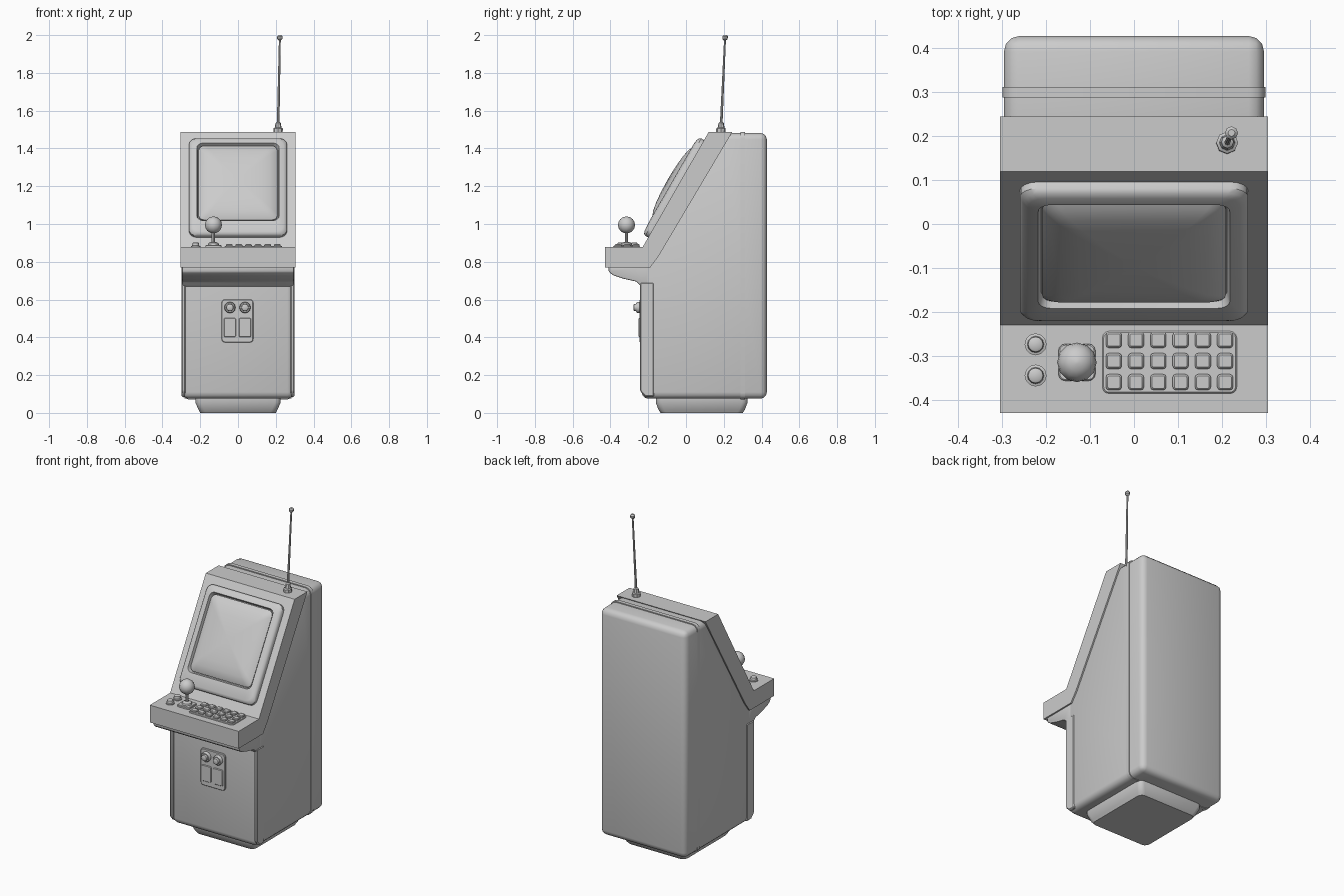
import bpy, bmesh, math
from mathutils import Vector

if "Cube" in bpy.data.objects:
    bpy.data.objects.remove(bpy.data.objects["Cube"])


def loft(name, rings, bevel=0, seg=3):
    """Skin a stack of equal-length rings, cap both ends."""
    bm = bmesh.new()
    vr = [[bm.verts.new(p) for p in r] for r in rings]
    n = len(vr[0])
    for a, b in zip(vr, vr[1:]):
        for i in range(n):
            j = (i + 1) % n
            bm.faces.new((a[i], a[j], b[j], b[i]))
    bm.faces.new(vr[0])
    bm.faces.new(vr[-1])
    bmesh.ops.remove_doubles(bm, verts=bm.verts, dist=1e-5)
    bmesh.ops.recalc_face_normals(bm, faces=bm.faces)
    if bevel:
        bmesh.ops.bevel(bm, geom=list(bm.edges), offset=bevel, segments=seg,
                        profile=0.5, affect='EDGES', clamp_overlap=True)
        bmesh.ops.recalc_face_normals(bm, faces=bm.faces)
    me = bpy.data.meshes.new(name)
    bm.to_mesh(me)
    bm.free()
    ob = bpy.data.objects.new(name, me)
    bpy.context.collection.objects.link(ob)
    return ob


def rrect(cx, cy, hx, hy, r, n=3):
    """Rounded rectangle outline; a circle when r equals both half sizes."""
    out = []
    for k, (sx, sy) in enumerate(((1, 1), (-1, 1), (-1, -1), (1, -1))):
        for i in range(n + 1):
            a = math.pi / 2 * (k + i / n)
            out.append((cx + sx * (hx - r) + r * math.cos(a),
                        cy + sy * (hy - r) + r * math.sin(a)))
    return out


def prism(name, pts, hw, bevel=0, seg=3):
    """Side profile (y, z) extruded across x."""
    return loft(name, [[(x, y, z) for y, z in pts] for x in (-hw, hw)], bevel, seg)


def deck(u, v, h):
    return (u, v, 0.877 + h)


def door(u, v, h):
    return (u, -0.235 - h, v)


def slope(u, v, h):
    return (u, -0.23 + 0.499 * v - 0.867 * h, 0.877 + 0.867 * v + 0.499 * h)


def stack(name, place, layers, n=3):
    """layers: (cu, cv, hu, hv, r, height)"""
    return loft(name, [[place(u, v, l[5]) for u, v in rrect(*l[:5], n)] for l in layers])


def pad(name, place, cu, cv, hu, hv, r, h0, h1, c=0.003, n=3):
    """Raised rounded block with a chamfered top."""
    return stack(name, place, [(cu, cv, hu, hv, r, h0), (cu, cv, hu, hv, r, h1 - c),
                               (cu, cv, hu - c, hv - c, r - c, h1)], n)


def turned(name, place, cu, cv, prof, n=3):
    """Round part from (radius, height) pairs."""
    return stack(name, place, [(cu, cv, r, r, r, h) for r, h in prof], n)


# Cabinet body
prism("cabinet_body", [(-0.235, 0.075), (0.428, 0.075), (0.428, 1.482),
                       (0.19, 1.482), (-0.235, 0.80)], 0.296, 0.035)

# Raised seam band round the cabinet
loft("seam_band", [[(x, y, z) for x, z in rrect(0, 0.78, 0.299, 0.708, 0.035)]
                   for y in (0.288, 0.312)])

# Console and sloping screen surround
prism("console_surround", [(-0.43, 0.77), (-0.19, 0.77), (-0.145, 0.83), (0.245, 1.487),
                           (0.12, 1.487), (-0.23, 0.877), (-0.43, 0.877)], 0.305)

# Curved support under the console
prism("console_support", [(-0.412, 0.775), (-0.408, 0.745), (-0.385, 0.728), (-0.33, 0.71),
                          (-0.262, 0.695), (-0.238, 0.67), (-0.2, 0.66), (-0.2, 0.775)],
      0.296, 0.006, 2)

# Rails on both front corners
for s, side in ((-1, "left"), (1, "right")):
    x0, x1 = sorted((s * 0.278, s * 0.3))
    loft("front_rail_" + side, [[(x, y, z) for y, z in (
        (-0.243, 0.115), (-0.215, 0.085), (-0.17, 0.085), (-0.17, 0.69), (-0.243, 0.69))]
        for x in (x0, x1)], 0.006, 1)

# Plinth
stack("plinth", lambda u, v, h: (u, v, h),
      [(0, 0.083, 0.2, 0.217, 0.03, 0), (0, 0.083, 0.208, 0.228, 0.03, 0.015),
       (0, 0.083, 0.226, 0.243, 0.03, 0.055), (0, 0.083, 0.226, 0.243, 0.03, 0.085)])

# Screen bezel and bulging screen
stack("screen_bezel", slope, [
    (0, 0.357, 0.26, 0.297, 0.04, -0.01), (0, 0.357, 0.26, 0.297, 0.04, 0.018),
    (0, 0.357, 0.254, 0.291, 0.04, 0.028), (0, 0.357, 0.242, 0.279, 0.04, 0.034),
    (0, 0.378, 0.218, 0.236, 0.03, 0.038), (0, 0.378, 0.212, 0.229, 0.03, 0.015)], 4)
stack("screen", slope, [(0, 0.378, 0.209 * k, 0.226 * k, 0.03 * k, h) for k, h in (
    (1, 0.012), (1, 0.026), (0.94, 0.036), (0.8, 0.048), (0.6, 0.056),
    (0.35, 0.061), (0.12, 0.063))], 4)

# Keypad
pad("keypad_plate", deck, 0.081, -0.315, 0.153, 0.071, 0.015, -0.005, 0.006)
for i in range(6):
    for j in range(3):
        pad(f"key_{j}_{i}", deck, -0.046 + 0.0507 * i, -0.264 - 0.048 * j,
            0.018, 0.018, 0.007, 0, 0.016, 0.004, 2)

# Dials
for k, y in enumerate((-0.274, -0.345)):
    turned(f"dial_{k}", deck, -0.224, y,
           [(0.025, -0.005), (0.025, 0.006), (0.019, 0.008), (0.017, 0.022), (0.012, 0.025)])

# Joystick
pad("joystick_plate", deck, -0.13, -0.315, 0.042, 0.042, 0.015, -0.005, 0.012)
turned("joystick_collar", deck, -0.13, -0.315, [(0.03, 0.01), (0.027, 0.022), (0.012, 0.028)])
turned("joystick_shaft", deck, -0.13, -0.315, [(0.009, 0.02), (0.009, 0.09)], 2)
turned("joystick_ball", deck, -0.13, -0.315,
       [(0.045 * math.sin(math.pi * (k + 0.2) / 8.4), 0.118 - 0.045 * math.cos(math.pi * (k + 0.2) / 8.4))
        for k in range(9)])

# Coin door
pad("coin_plate", door, -0.003, 0.487, 0.084, 0.114, 0.018, -0.01, 0.01)
for k, x in enumerate((-0.043, 0.037)):
    pad(f"coin_flap_{k}", door, x, 0.452, 0.032, 0.05, 0.008, 0, 0.016)
    turned(f"coin_button_{k}", door, x, 0.558,
           [(0.03, 0), (0.03, 0.022), (0.026, 0.028), (0.02, 0.028), (0.018, 0.04), (0.012, 0.043)])

# Antenna
def mast(u, v, h):
    return (u + 0.02 * (h - 1.5), v + 0.045 * (h - 1.5), h)


turned("antenna_base", mast, 0.212, 0.185,
       [(0.025, 1.47), (0.025, 1.506), (0.018, 1.51), (0.014, 1.535), (0.007, 1.54)], 2)
turned("antenna_rod", mast, 0.212, 0.185, [(0.007, 1.53), (0.005, 1.985)], 2)
turned("antenna_tip", mast, 0.212, 0.185,
       [(0.006, 1.972), (0.014, 1.98), (0.015, 1.993), (0.008, 2.0)], 2)

# Smooth shading with crisp edges
bpy.ops.object.select_all(action='SELECT')
bpy.context.view_layer.objects.active = bpy.context.selected_objects[0]
bpy.ops.object.shade_smooth_by_angle(angle=math.radians(35))
